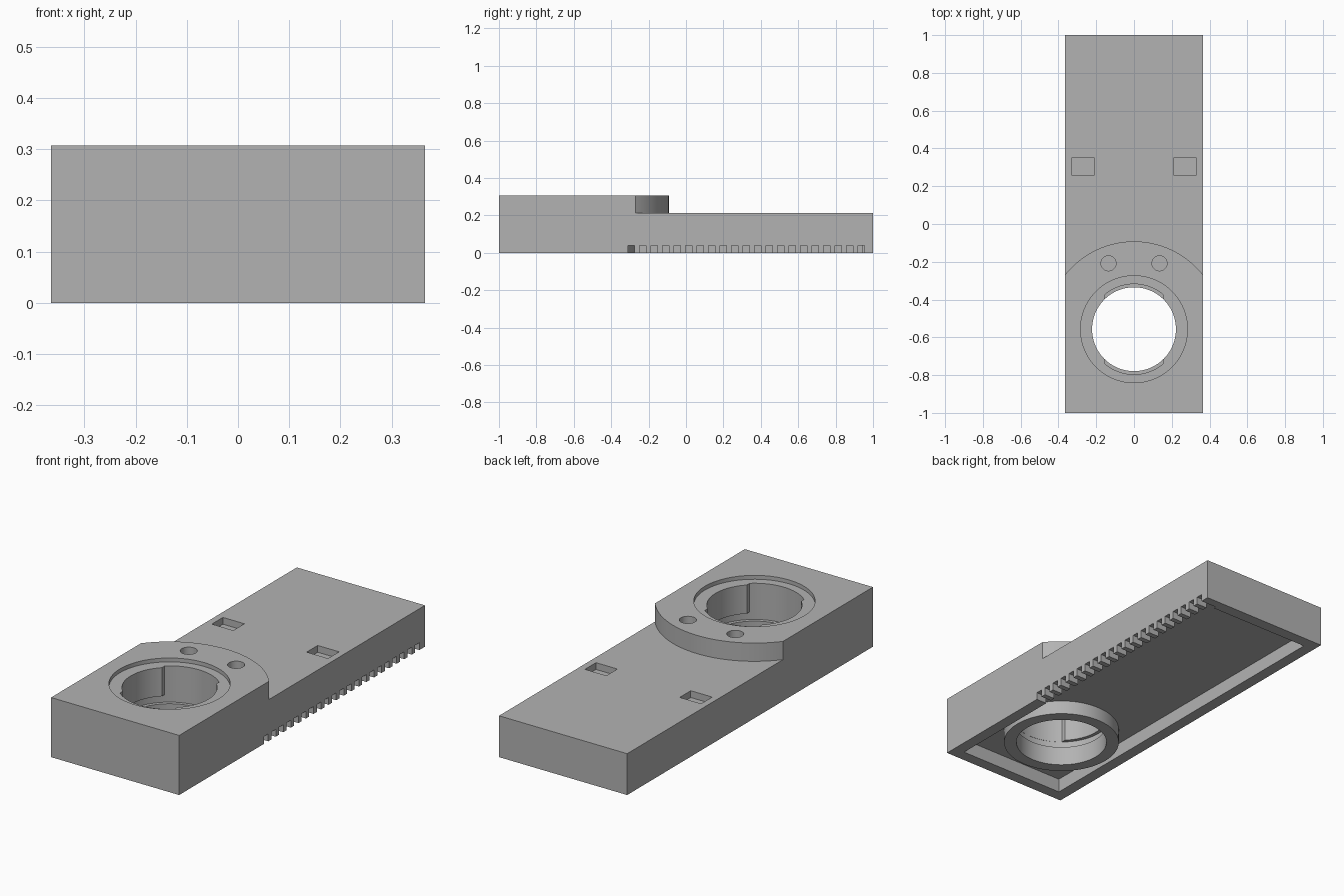
import bpy, bmesh
from math import sin, cos, asin, pi

old = bpy.data.objects.get("Cube")
if old:
    bpy.data.objects.remove(old, do_unlink=True)

WIDTH, LENGTH, HEIGHT, LOW = 0.73, 2.0, 0.307, 0.213
WALL, CEILING = 0.06, 0.072
BORE_Y = -0.557

grey = bpy.data.materials.new("plain_grey")
grey.use_nodes = True
colour = (0.45, 0.45, 0.45, 1)
grey.diffuse_color = colour
grey.node_tree.nodes["Principled BSDF"].inputs["Base Color"].default_value = colour


def prism(name, outline, z0, z1):
    """Extrude a flat outline between two heights."""
    bm = bmesh.new()
    face = bm.faces.new([bm.verts.new((x, y, z0)) for x, y in outline])
    top = bmesh.ops.extrude_face_region(bm, geom=[face])["geom"]
    bmesh.ops.translate(bm, vec=(0, 0, z1 - z0),
                        verts=[v for v in top if isinstance(v, bmesh.types.BMVert)])
    bmesh.ops.recalc_face_normals(bm, faces=bm.faces)
    mesh = bpy.data.meshes.new(name)
    bm.to_mesh(mesh)
    bm.free()
    mesh.materials.append(grey)
    obj = bpy.data.objects.new(name, mesh)
    bpy.context.collection.objects.link(obj)
    return obj


def rect(x, y, w, d):
    return [(x - w / 2, y - d / 2), (x + w / 2, y - d / 2),
            (x + w / 2, y + d / 2), (x - w / 2, y + d / 2)]


def arc(x, y, r, start, end, n):
    angles = [start + (end - start) * i / n for i in range(n + 1)]
    return [(x + r * cos(a), y + r * sin(a)) for a in angles]


def circle(x, y, r, n=96):
    return arc(x, y, r, 0, 2 * pi, n)[:-1]


def combine(body, tool, operation="DIFFERENCE"):
    """Apply a boolean and discard the tool."""
    tool.hide_render = True
    mod = body.modifiers.new(tool.name, "BOOLEAN")
    mod.operation, mod.solver, mod.object = operation, "EXACT", tool
    bpy.context.view_layer.objects.active = body
    bpy.ops.object.modifier_apply(modifier=mod.name)
    bpy.data.objects.remove(tool, do_unlink=True)


body = prism("housing", rect(0, 0, WIDTH, LENGTH), 0, HEIGHT)

# Lowered rear deck, leaving a rounded raised pad at the front
half = asin(0.4 / 0.465)
step = arc(0, BORE_Y, 0.465, pi / 2 + half, pi / 2 - half, 64) + [(0.4, 1.2), (-0.4, 1.2)]
combine(body, prism("step", step, LOW, 0.5))

# Hollow underside with a ring around the bore
combine(body, prism("cavity", rect(0, 0, WIDTH - 2 * WALL, LENGTH - 2 * WALL), -0.1, CEILING))
combine(body, prism("ring", circle(0, BORE_Y, 0.283), 0, CEILING + 0.05), "UNION")

# Bore with counterbore, twist-lock groove and two entry notches
combine(body, prism("bore", circle(0, BORE_Y, 0.222), -0.1, 0.5))
combine(body, prism("counterbore", circle(0, BORE_Y, 0.283), HEIGHT - 0.02, 0.5))
combine(body, prism("groove", circle(0, BORE_Y, 0.24), 0.1, 0.14))
side = asin(0.155 / 0.239)
notch = (arc(0, BORE_Y, 0.239, pi / 2 - side, pi / 2 + side, 32)
         + arc(0, BORE_Y, 0.239, 1.5 * pi - side, 1.5 * pi + side, 32))
combine(body, prism("entry_notch", notch, 0.12, 0.5))

# Paired blind holes on the pad and square pockets on the deck
for s in (-1, 1):
    combine(body, prism("pin_hole", circle(s * 0.135, -0.208, 0.04, 32), HEIGHT - 0.06, 0.5))
    combine(body, prism("pocket", rect(s * 0.27, 0.305, 0.122, 0.09), LOW - 0.035, 0.5))

# Row of slots through the lower edge of the left wall
for i in range(21):
    y = -0.293 + i * 0.0615
    combine(body, prism("slot", rect(WIDTH / 2, y, 3 * WALL, 0.035), -0.1, 0.038))

bpy.ops.object.select_all(action="DESELECT")
body.select_set(True)
bpy.context.view_layer.objects.active = body
bpy.ops.object.shade_smooth_by_angle(angle=pi / 6)
